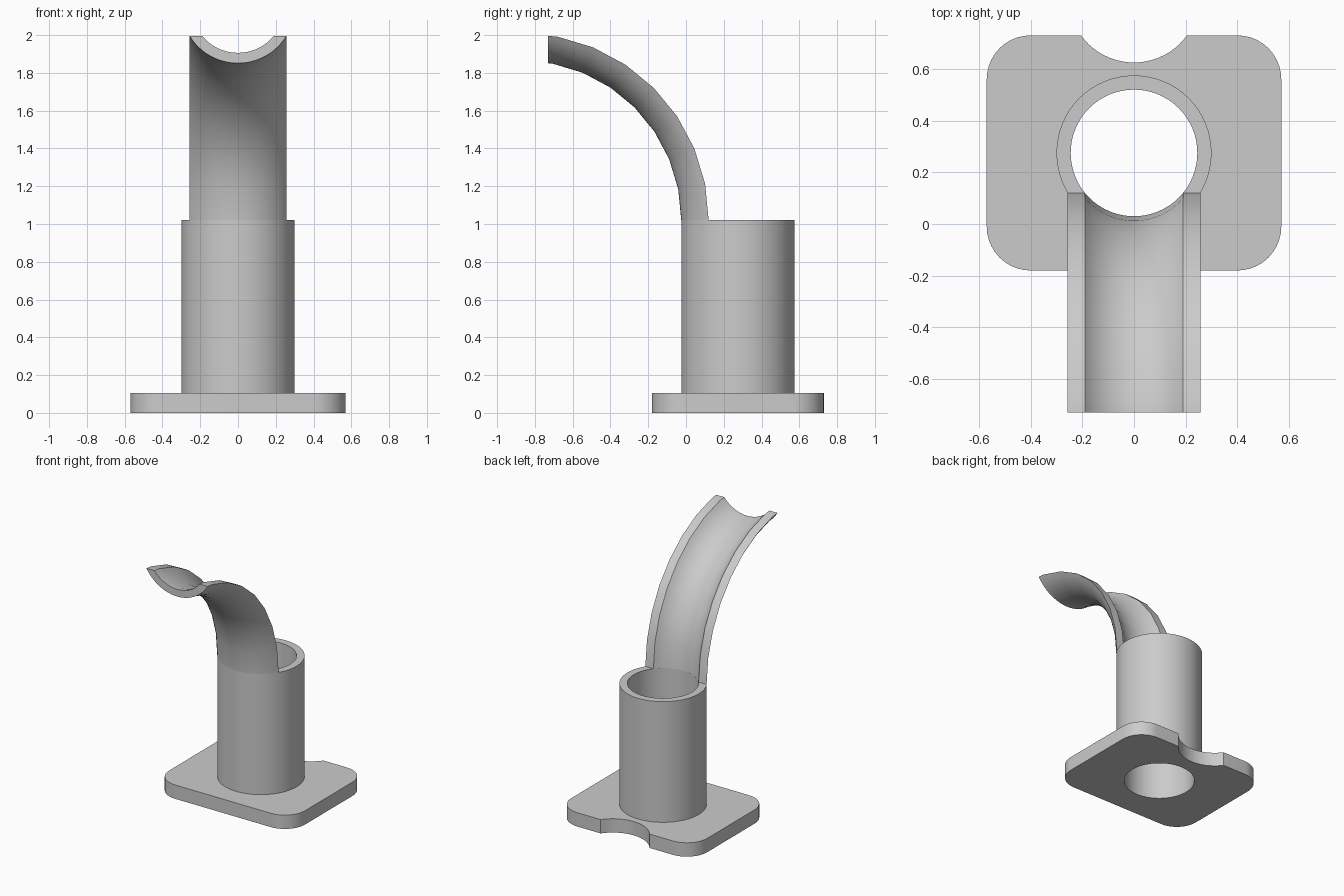
import bpy, bmesh
from math import pi, cos, sin, acos, asin, radians
from mathutils import Vector

if "Cube" in bpy.data.objects:
    bpy.data.objects.remove(bpy.data.objects["Cube"])

CENTRE_Y = 0.275                 # axis of the tube
R_OUT, R_IN = 0.3, 0.245
BASE_TOP, TUBE_TOP = 0.105, 1.02
HALF_W, FRONT, BACK, CORNER = 0.57, -0.18, 0.73, 0.17
RIM_Y = 0.12                     # flat rims of the spout

grey = bpy.data.materials.new("plain_grey")
grey.use_nodes = True
grey.diffuse_color = (0.6, 0.6, 0.6, 1)
grey.node_tree.nodes["Principled BSDF"].inputs["Base Color"].default_value = (0.6, 0.6, 0.6, 1)


def arc(cx, cy, r, a0, a1, steps):
    return [(cx + r * cos(a0 + (a1 - a0) * i / steps),
             cy + r * sin(a0 + (a1 - a0) * i / steps)) for i in range(steps + 1)]


def circle(r):
    return arc(0, CENTRE_Y, r, 0, 2 * pi, 64)[:-1]


def finish(obj):
    bm = bmesh.new()
    bm.from_mesh(obj.data)
    bmesh.ops.remove_doubles(bm, verts=bm.verts[:], dist=1e-4)
    bmesh.ops.recalc_face_normals(bm, faces=bm.faces[:])
    bm.to_mesh(obj.data)
    bm.free()
    obj.data.materials.clear()
    obj.data.materials.append(grey)
    bpy.ops.object.select_all(action="DESELECT")
    obj.select_set(True)
    bpy.context.view_layer.objects.active = obj
    bpy.ops.object.shade_smooth_by_angle(angle=radians(35))


def plate(name, outlines, z0, z1):
    """Solid from flat outlines; inner outlines become holes."""
    curve = bpy.data.curves.new(name, "CURVE")
    curve.dimensions = "2D"
    curve.fill_mode = "BOTH"
    curve.extrude = (z1 - z0) / 2
    for pts in outlines:
        spline = curve.splines.new("POLY")
        spline.points.add(len(pts) - 1)
        for p, (x, y) in zip(spline.points, pts):
            p.co = (x, y, 0, 1)
        spline.use_cyclic_u = True
    obj = bpy.data.objects.new(name, curve)
    bpy.context.collection.objects.link(obj)
    obj.location.z = (z0 + z1) / 2
    bpy.ops.object.select_all(action="DESELECT")
    obj.select_set(True)
    bpy.context.view_layer.objects.active = obj
    bpy.ops.object.convert(target="MESH")
    finish(bpy.context.view_layer.objects.active)


# Base plate: rounded corners, round notch at the back, hole under the tube
cx, y0, y1 = HALF_W - CORNER, FRONT + CORNER, BACK - CORNER
outline = arc(-cx, y0, CORNER, pi, 1.5 * pi, 10)
outline += arc(cx, y0, CORNER, 1.5 * pi, 2 * pi, 10)
outline += arc(cx, y1, CORNER, 0, pi / 2, 10)
notch_r, notch_y = 0.253, 0.878
a = asin((notch_y - BACK) / notch_r)
outline += arc(0, notch_y, notch_r, -a, a - pi, 20)
outline += arc(-cx, y1, CORNER, pi / 2, pi, 10)
plate("base_plate", [outline, circle(R_IN)], 0, BASE_TOP)

# Upright tube
plate("tube", [circle(R_OUT), circle(R_IN)], BASE_TOP, TUBE_TOP)

# Spout: front slice of the tube wall swept forward, cut off upright
half_out = acos((CENTRE_Y - RIM_Y) / R_OUT)
half_in = acos((CENTRE_Y - RIM_Y) / R_IN)
down = -pi / 2
section = arc(0, CENTRE_Y, R_OUT, down - half_out, down + half_out, 24)
section += arc(0, CENTRE_Y, R_IN, down + half_in, down - half_in, 24)
bm = bmesh.new()
verts = [bm.verts.new((x, y, TUBE_TOP)) for x, y in section]
edges = [bm.edges.new((verts[i - 1], verts[i])) for i in range(len(verts))]
bmesh.ops.spin(bm, geom=verts + edges, cent=Vector((0, -0.87, TUBE_TOP)),
               axis=Vector((1, 0, 0)), angle=pi / 2, steps=8)
bmesh.ops.bisect_plane(bm, geom=bm.verts[:] + bm.edges[:] + bm.faces[:],
                       plane_co=(0, -0.73, 0), plane_no=(0, -1, 0), clear_outer=True)
bmesh.ops.holes_fill(bm, edges=[e for e in bm.edges if e.is_boundary], sides=0)
mesh = bpy.data.meshes.new("spout")
bm.to_mesh(mesh)
bm.free()
spout = bpy.data.objects.new("spout", mesh)
bpy.context.collection.objects.link(spout)
finish(spout)
